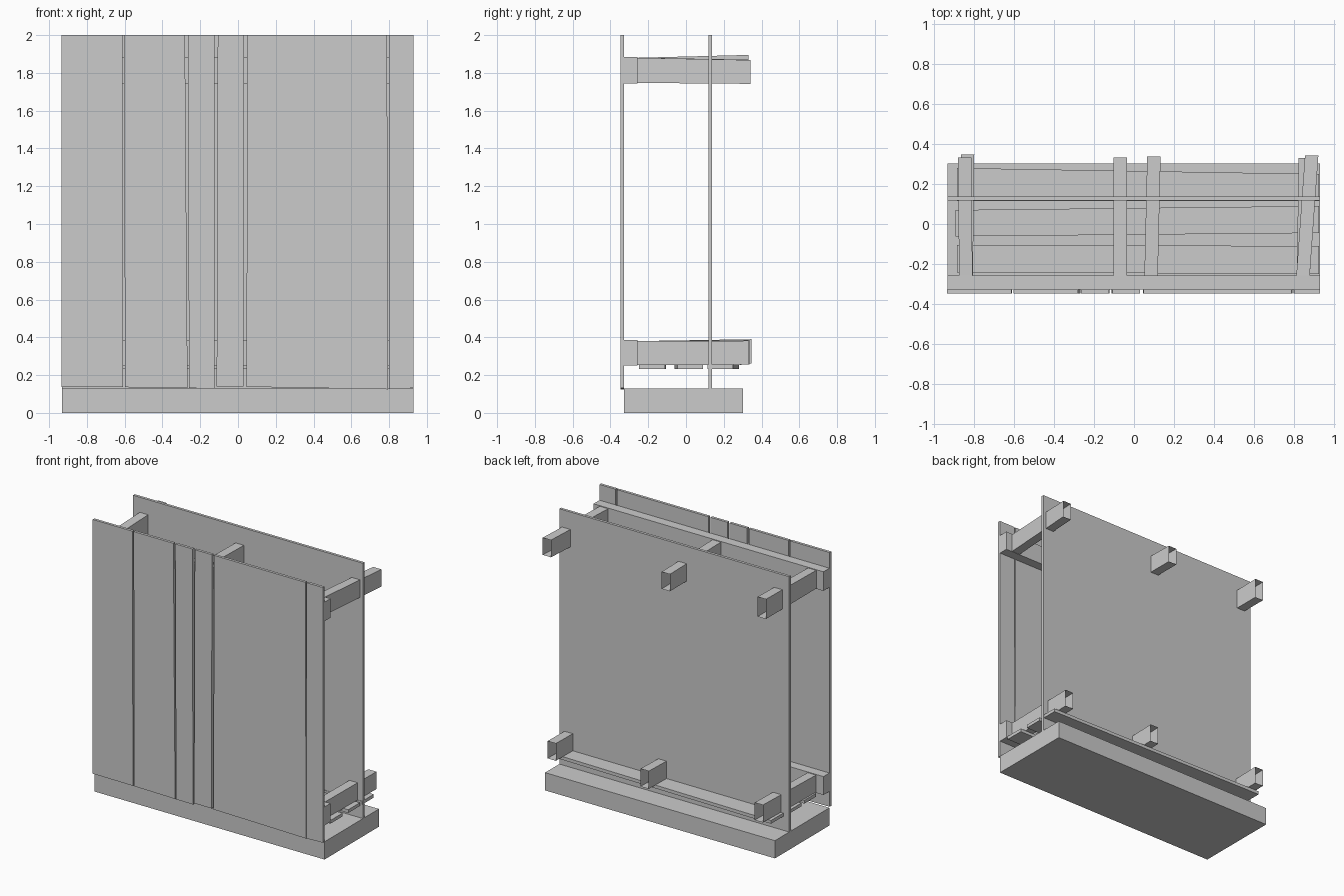
import bpy
import bmesh

cube = bpy.data.objects.get("Cube")
if cube:
    bpy.data.objects.remove(cube, do_unlink=True)

grey = bpy.data.materials.new("plain grey")
grey.use_nodes = True
grey.diffuse_color = (0.6, 0.6, 0.6, 1)
grey.node_tree.nodes["Principled BSDF"].inputs["Base Color"].default_value = (0.6, 0.6, 0.6, 1)


def loft(name, start, end, open_end=False):
    """Join two four-cornered sections into a flat-sided solid."""
    bm = bmesh.new()
    a = [bm.verts.new(p) for p in start]
    b = [bm.verts.new(p) for p in end]
    for i in range(4):
        j = (i + 1) % 4
        bm.faces.new((a[i], a[j], b[j], b[i]))
    bm.faces.new(a[::-1])
    cap = bm.faces.new(b)
    bmesh.ops.recalc_face_normals(bm, faces=bm.faces)
    if open_end:
        bmesh.ops.delete(bm, geom=[cap], context='FACES_ONLY')
    mesh = bpy.data.meshes.new(name)
    bm.to_mesh(mesh)
    bm.free()
    mesh.materials.append(grey)
    obj = bpy.data.objects.new(name, mesh)
    bpy.context.collection.objects.link(obj)
    return obj


def section_x(x, ys, zs):
    return [(x, ys[0], zs[0]), (x, ys[1], zs[0]), (x, ys[1], zs[1]), (x, ys[0], zs[1])]


def section_y(y, xs, zs):
    return [(xs[0], y, zs[0]), (xs[1], y, zs[0]), (xs[1], y, zs[1]), (xs[0], y, zs[1])]


def bar(name, ys, zs, x0=-0.933, x1=0.93):
    return loft(name, section_x(x0, ys, zs), section_x(x1, ys, zs))


# Base, back sheet and the two rails behind the front boards
bar("base", (-0.327, 0.303), (0, 0.13))
bar("back_sheet", (0.118, 0.138), (0.13, 2))
bar("upper_rail", (-0.327, -0.258), (1.745, 1.885))
bar("lower_rail", (-0.327, -0.258), (0.25, 0.385))

# Front boards: top left, top right, bottom left, bottom right, bottom heights
boards = [
    (-0.935, -0.612, -0.935, -0.609, 0.138, 0.136),
    (-0.603, -0.281, -0.598, -0.267, 0.136, 0.131),
    (-0.266, -0.125, -0.259, -0.123, 0.131, 0.129),
    (-0.107, 0.031, -0.113, 0.029, 0.141, 0.141),
    (0.047, 0.789, 0.046, 0.794, 0.138, 0.125),
    (0.800, 0.930, 0.799, 0.930, 0.127, 0.131),
]
for i, (tl, tr, bl, br, zl, zr) in enumerate(boards):
    face = [(tl, 2), (tr, 2), (br, zr), (bl, zl)]
    loft(f"front_board_{i + 1}",
         [(x, -0.347, z) for x, z in face],
         [(x, -0.327, z) for x, z in face])

# Open-ended cross beams: front x, back x, back y, front heights, back heights
width = 0.067
beams = [
    ("upper_right_beam", -0.875, -0.88, 0.332, (1.747, 1.88), (1.75, 1.895)),
    ("upper_middle_beam", -0.102, -0.102, 0.332, (1.747, 1.88), (1.745, 1.87)),
    ("upper_left_beam", 0.812, 0.855, 0.342, (1.747, 1.88), (1.742, 1.868)),
    ("lower_right_beam", -0.873, -0.866, 0.347, (0.253, 0.38), (0.262, 0.39)),
    ("lower_middle_beam", 0.052, 0.066, 0.337, (0.253, 0.38), (0.255, 0.385)),
    ("lower_left_beam", 0.814, 0.824, 0.33, (0.253, 0.38), (0.255, 0.382)),
]
for name, xf, xb, yb, zf, zb in beams:
    loft(name, section_y(-0.258, (xf, xf + width), zf),
         section_y(yb, (xb, xb + width), zb), open_end=True)

# Lower slats: left end, depth at that end, depth at the other end
slats = [
    (-0.885, (-0.242, -0.105), (-0.25, -0.11)),
    (-0.893, (-0.062, 0.07), (-0.045, 0.09)),
    (-0.885, (0.115, 0.28), (0.115, 0.25)),
]
for i, (x0, y_start, y_end) in enumerate(slats):
    loft(f"lower_slat_{i + 1}", section_x(x0, y_start, (0.232, 0.256)),
         section_x(0.925, y_end, (0.232, 0.256)))
